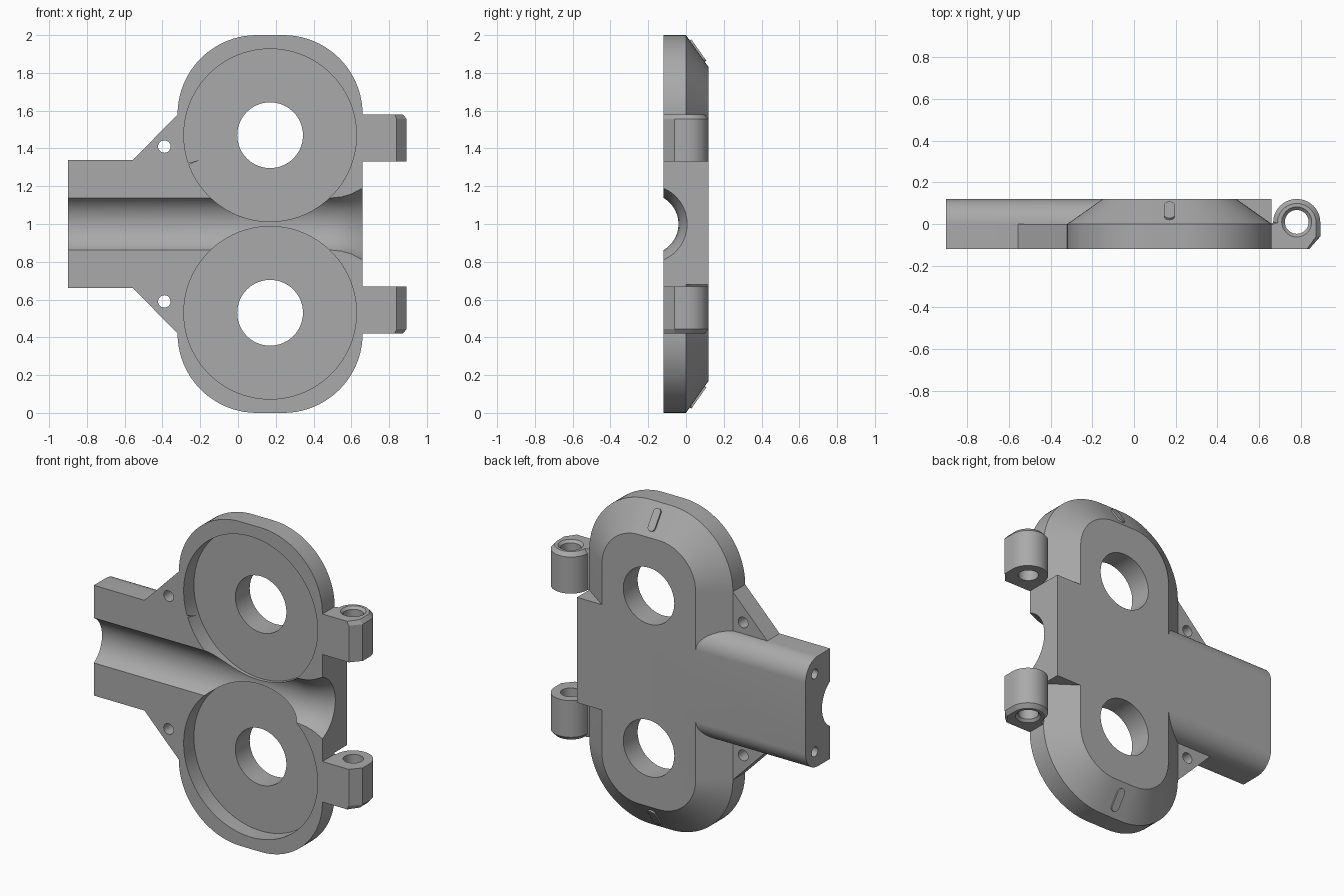
import bpy, bmesh, math
from mathutils import Vector, Matrix

cube = bpy.data.objects.get("Cube")
if cube:
    bpy.data.objects.remove(cube, do_unlink=True)

FRONT, BACK, AXIS_X = -0.12, 0.12, 0.17

grey = bpy.data.materials.new("warm_grey_plastic")
grey.use_nodes = True
colour = (0.4, 0.4, 0.4, 1)
grey.diffuse_color = colour
grey.node_tree.nodes["Principled BSDF"].inputs["Base Color"].default_value = colour


def loft(name, rings):
    """Closed solid through rings that have equal point counts."""
    bm = bmesh.new()
    loops = [[bm.verts.new(p) for p in ring] for ring in rings]
    for a, b in zip(loops, loops[1:]):
        for i in range(len(a)):
            j = (i + 1) % len(a)
            bm.faces.new((a[i], a[j], b[j], b[i]))
    bm.faces.new(loops[0])
    bm.faces.new(loops[-1])
    bmesh.ops.recalc_face_normals(bm, faces=bm.faces)
    mesh = bpy.data.meshes.new(name)
    bm.to_mesh(mesh)
    bm.free()
    obj = bpy.data.objects.new(name, mesh)
    bpy.context.collection.objects.link(obj)
    mesh.materials.append(grey)
    return obj


def arc(cx, cy, r, start, end, n):
    angles = [math.radians(start + (end - start) * i / n) for i in range(n + 1)]
    return [(cx + r * math.cos(a), cy + r * math.sin(a)) for a in angles]


def circle(cx, cy, r, n=72):
    return arc(cx, cy, r, 0, 360, n)[:-1]


def along_x(pts, x):
    return [(x, y, z) for y, z in pts]


def along_y(pts, y):
    return [(x, y, z) for x, z in pts]


def along_z(pts, z):
    return [(x, y, z) for x, y in pts]


def prism(name, pts, place, a, b):
    return loft(name, [place(pts, a), place(pts, b)])


def combine(target, other, operation):
    mod = target.modifiers.new("combine", 'BOOLEAN')
    mod.operation, mod.object, mod.solver = operation, other, 'EXACT'
    bpy.context.view_layer.objects.active = target
    bpy.ops.object.modifier_apply(modifier=mod.name)
    bpy.data.objects.remove(other, do_unlink=True)


def housing_outline(inset):
    r = 0.42 - inset
    pts = []
    for sx, sz, start in ((1, 1, 0), (-1, 1, 90), (-1, -1, 180), (1, -1, 270)):
        pts += arc(AXIS_X + sx * 0.07, 1 + sz * 0.58, r, start, start + 90, 20)
    return pts


def mirrored(pts, side):
    """Mirror (x, z) points about the middle height."""
    return [(x, 1 + side * (z - 1)) for x, z in pts]


# Wheel housing with sloped back rim
body = loft("wheel_housing", [along_y(housing_outline(0), FRONT),
                              along_y(housing_outline(0), 0),
                              along_y(housing_outline(0.17), BACK)])

# Barrel with rounded back edges
section = ([(FRONT, 0.66)] + arc(0, 0.78, 0.12, -90, 0, 12)
           + arc(0, 1.22, 0.12, 0, 90, 12) + [(FRONT, 1.34)])
combine(body, prism("barrel", section, along_x, -0.9, 0.2), 'UNION')

# Full-depth block at the outlet
block = [(FRONT, 0.68), (BACK, 0.68), (BACK, 1.33), (FRONT, 1.33)]
combine(body, prism("outlet_block", block, along_x, 0.3, 0.66), 'UNION')

# Hinge lugs and side gussets
lug = ([(0.6, FRONT), (0.84, FRONT), (0.893, -0.06)]
       + arc(0.78, 0.007, 0.113, 0, 180, 28) + [(0.64, -0.01), (0.6, -0.01)])
lug_tip = [(0.78 + (x - 0.78) * 0.82 if x > 0.66 else x,
            y * 0.82 if y > 0 else y) for x, y in lug]
for side in (1, -1):
    def level(z):
        return 1 + side * (z - 1)
    combine(body, loft("hinge_lug", [along_z(lug, level(1.33)), along_z(lug, level(1.556)),
                                     along_z(lug_tip, level(1.58))]), 'UNION')
    gusset = mirrored([(-0.555, 1.34), (-0.32, 1.58), (-0.2, 1.58), (-0.2, 1.3), (-0.555, 1.3)], side)
    combine(body, prism("gusset", gusset, along_y, FRONT, 0), 'UNION')

# Bore with a flared outlet
profile = [(-1, 0.16), (0.5, 0.16), (0.55, 0.165), (0.6, 0.178), (0.66, 0.206), (0.7, 0.228)]
combine(body, loft("bore", [along_x(circle(-0.2, 1, r), x) for x, r in profile]), 'DIFFERENCE')

# Wheel pockets, axle holes, screw holes and hinge holes
for side in (1, -1):
    def level(z):
        return 1 + side * (z - 1)
    cuts = [
        prism("pocket", circle(AXIS_X, level(1.47), 0.457, 96), along_y, -0.3, -0.02),
        prism("axle_hole", circle(AXIS_X, level(1.47), 0.174), along_y, -0.3, 0.3),
        prism("gusset_hole", circle(-0.39, level(1.41), 0.033, 32), along_y, -0.3, 0.3),
        prism("end_hole", circle(0.03, level(1.24), 0.03, 32), along_x, -1, -0.6),
        loft("hinge_hole", [along_z(circle(0.78, 0.01, r, 40), level(z)) for z, r in
                            ((1.2, 0.057), (1.565, 0.057), (1.58, 0.072), (1.7, 0.072))]),
    ]
    for cut in cuts:
        combine(body, cut, 'DIFFERENCE')

# Raised index marks on the sloped rim
slope = Vector((0, 0.12, -0.17)).normalized()
normal = Vector((0, 0.17, 0.12)).normalized()
centre = Vector((AXIS_X, 0.06, 1.915))
pill = arc(0.045, 0, 0.024, -90, 90, 10) + arc(-0.045, 0, 0.024, 90, 270, 10)
marks = []
for side, name in ((1, "upper_index_mark"), (-1, "lower_index_mark")):
    rings = []
    for height in (-0.01, 0.01):
        pts = [centre + slope * u + Vector((v, 0, 0)) + normal * height for u, v in pill]
        rings.append([(p.x, p.y, 1 + side * (p.z - 1)) for p in pts])
    marks.append(loft(name, rings))

# Smooth curved walls while keeping crisp edges
bpy.ops.object.select_all(action='DESELECT')
for obj in [body] + marks:
    obj.select_set(True)
bpy.context.view_layer.objects.active = body
bpy.ops.object.shade_smooth_by_angle(angle=math.radians(25))
